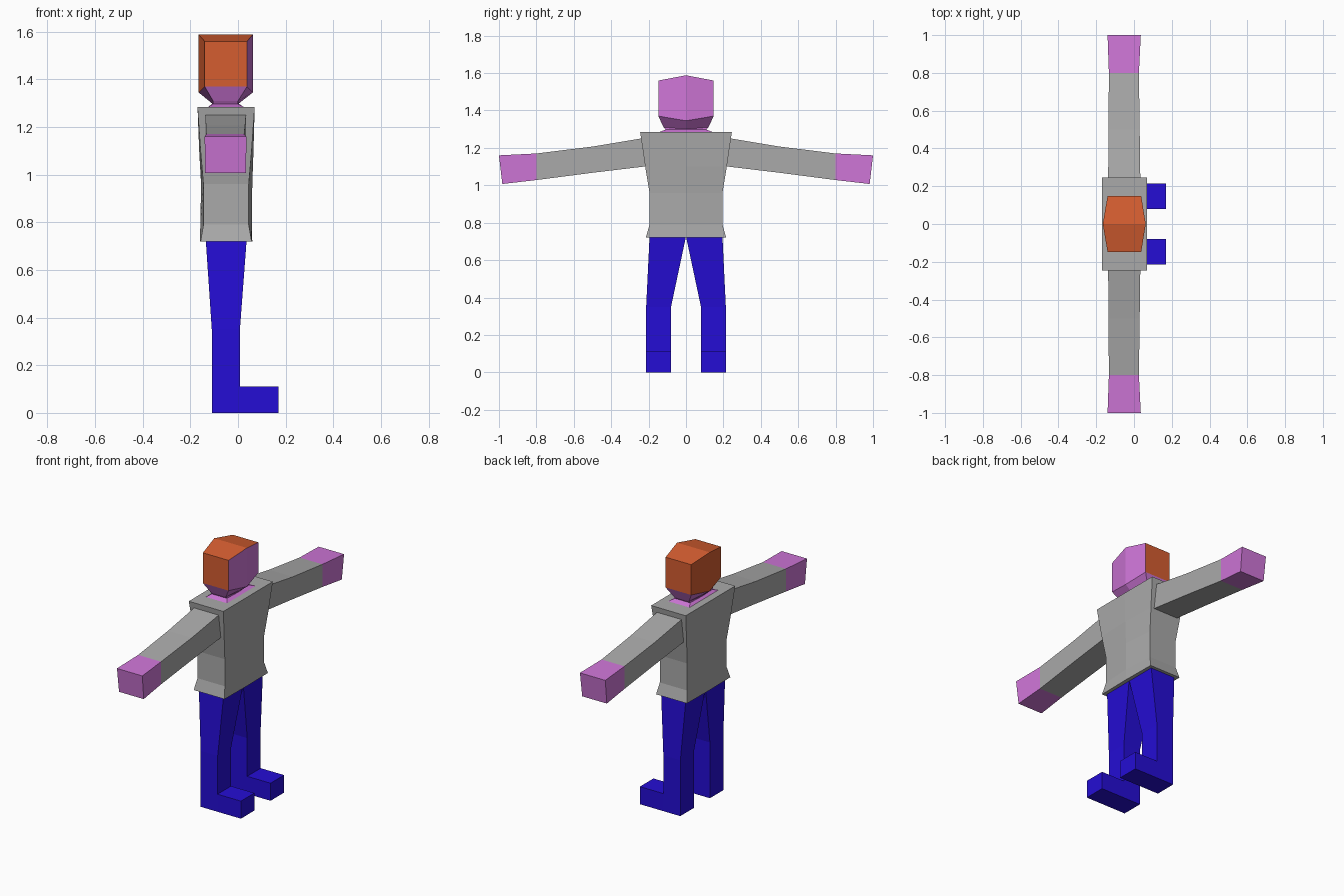
import bpy, bmesh

if "Cube" in bpy.data.objects:
    bpy.data.objects.remove(bpy.data.objects["Cube"])


def material(name, rgb):
    m = bpy.data.materials.new(name)
    m.diffuse_color = (*rgb, 1)
    m.use_nodes = True
    m.node_tree.nodes["Principled BSDF"].inputs["Base Color"].default_value = m.diffuse_color
    return m


SKIN = material("pink skin", (0.62, 0.18, 0.68))
HAIR = material("orange hair", (0.66, 0.11, 0.03))
SHIRT = material("grey shirt", (0.40, 0.40, 0.40))
TROUSERS = material("blue trousers", (0.018, 0.004, 0.66))


def loft(name, rings, mats, pick=None):
    """Skin a stack of equal rings; pick(face) returns a material index."""
    bm = bmesh.new()
    rows = [[bm.verts.new(p) for p in ring] for ring in rings]
    n = len(rows[0])
    for a, b in zip(rows, rows[1:]):
        for i in range(n):
            j = (i + 1) % n
            bm.faces.new((a[i], a[j], b[j], b[i]))
    # close both ends, six-point rings as two halves that may slope
    for row in (rows[0], rows[-1]):
        halves = [(0, 1, 2, 5), (5, 2, 3, 4)] if n == 6 else [range(n)]
        for half in halves:
            bm.faces.new([row[i] for i in half])
    bmesh.ops.recalc_face_normals(bm, faces=bm.faces)
    bm.normal_update()
    if pick:
        for f in bm.faces:
            f.material_index = pick(f)
    mesh = bpy.data.meshes.new(name)
    bm.to_mesh(mesh)
    bm.free()
    for m in mats:
        mesh.materials.append(m)
    ob = bpy.data.objects.new(name, mesh)
    bpy.context.collection.objects.link(ob)
    return ob


def mirror(ob):
    mod = ob.modifiers.new("other side", 'MIRROR')
    mod.use_axis = (False, True, False)


def hexa(y, x0, x1, z, c0, c1, zc):
    """Level ring whose middle points (y = 0) can bulge and shift in height."""
    return [(x0, -y, z), (x1, -y, z), (c1, 0, zc),
            (x1, y, z), (x0, y, z), (c0, 0, zc)]


def rect_y(y, x0, x1, z0, z1):
    return [(x0, y, z0), (x1, y, z0), (x1, y, z1), (x0, y, z1)]


def rect_z(z, x0, x1, y0, y1):
    return [(x0, y0, z), (x1, y0, z), (x1, y1, z), (x0, y1, z)]


# torso: flared hem, waist, chest and shoulders
loft("torso", [
    hexa(0.215, -0.157, 0.057, 0.72, -0.16, 0.06, 0.72),
    hexa(0.195, -0.145, 0.045, 0.79, -0.158, 0.058, 0.79),
    hexa(0.195, -0.145, 0.045, 0.96, -0.155, 0.06, 0.96),
    hexa(0.218, -0.157, 0.057, 1.10, -0.163, 0.065, 1.10),
    hexa(0.245, -0.17, 0.07, 1.285, -0.17, 0.07, 1.285),
], [SHIRT])


# head: jaw tapering to the neck, hair on the back, sides and top
def head_colour(f):
    is_jaw = f.calc_center_median().z < 1.375
    is_face = f.normal.x > 0.7
    return 0 if is_jaw or is_face else 1


loft("head", [
    hexa(0.12, -0.105, 0.0, 1.31, -0.11, 0.005, 1.30),
    hexa(0.148, -0.14, 0.038, 1.37, -0.165, 0.062, 1.345),
    hexa(0.148, -0.14, 0.038, 1.56, -0.165, 0.062, 1.588),
], [SKIN, HAIR], head_colour)

# neck spreading into a collar
loft("neck", [
    hexa(0.145, -0.125, 0.025, 1.284, -0.125, 0.025, 1.284),
    hexa(0.11, -0.105, 0.0, 1.297, -0.11, 0.005, 1.297),
    hexa(0.12, -0.105, 0.0, 1.312, -0.11, 0.005, 1.302),
], [SKIN])

# sleeve and hand
arm = loft("arm", [
    rect_y(0.20, -0.137, 0.034, 1.103, 1.257),
    rect_y(0.50, -0.135, 0.03, 1.067, 1.207),
    rect_y(0.80, -0.133, 0.026, 1.028, 1.17),
    [(-0.138, 0.982, 1.007), (0.033, 0.982, 1.007),
     (0.036, 1.0, 1.16), (-0.14, 1.0, 1.16)],
], [SHIRT, SKIN], lambda f: int(f.calc_center_median().y > 0.81))
mirror(arm)

# leg from sole to hip
leg = loft("leg", [
    rect_z(0.0, -0.11, 0.008, 0.08, 0.214),
    rect_z(0.35, -0.11, 0.008, 0.08, 0.213),
    rect_z(0.722, -0.135, 0.036, 0.001, 0.195),
], [TROUSERS])
mirror(leg)

# foot pointing forward
foot = loft("foot", [
    rect_z(0.0, 0.008, 0.17, 0.08, 0.214),
    rect_z(0.11, 0.008, 0.17, 0.08, 0.214),
], [TROUSERS])
mirror(foot)
